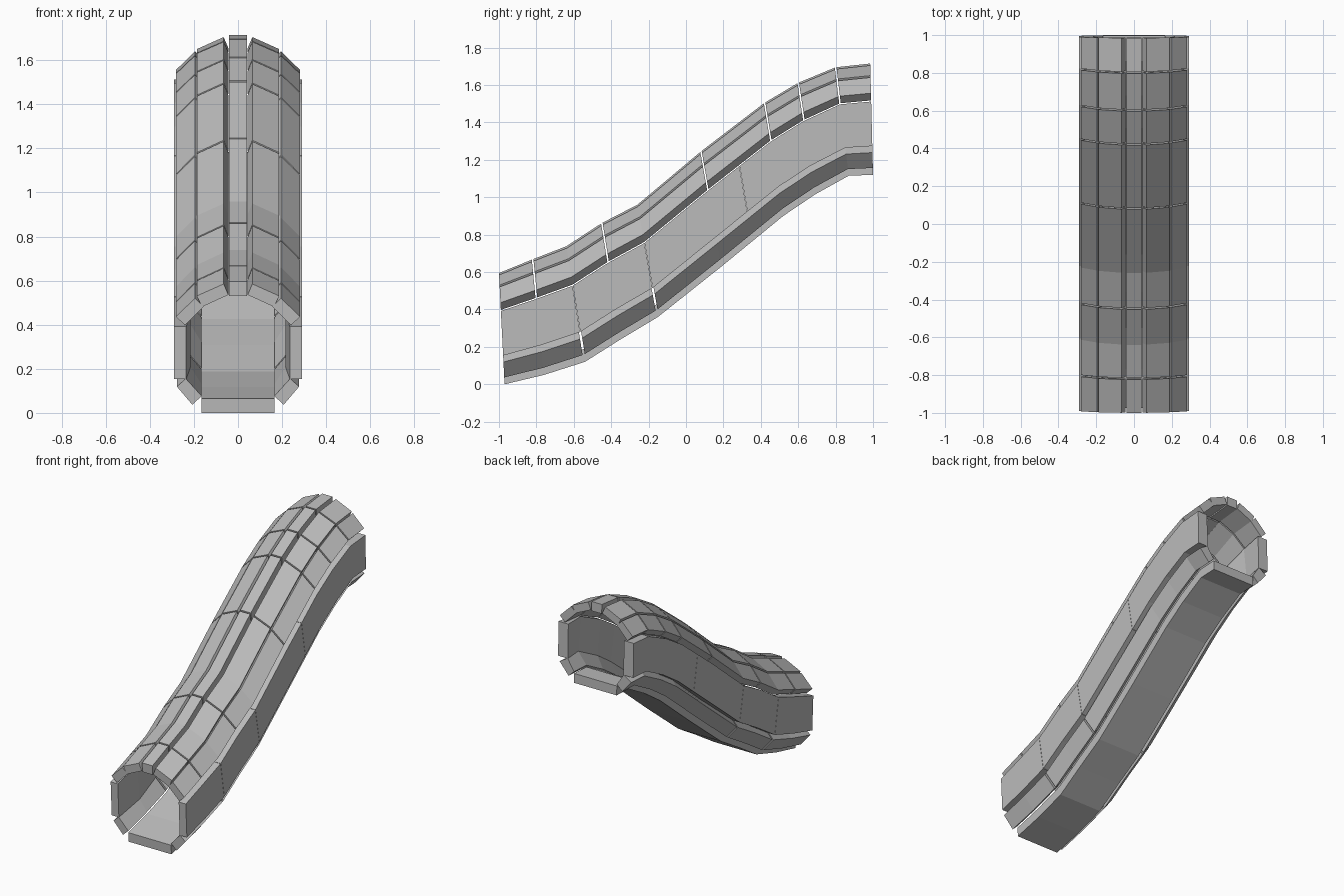
import bpy, bmesh, math

if "Cube" in bpy.data.objects:
    bpy.data.objects.remove(bpy.data.objects["Cube"])

stone = bpy.data.materials.new("grey stone")
stone.diffuse_color = (0.5, 0.5, 0.5, 1)
stone.use_nodes = True
stone.node_tree.nodes["Principled BSDF"].inputs["Base Color"].default_value = stone.diffuse_color

# Rows along the rising tunnel: top (y, z) and bottom (y, z) of each section
ROWS = [((-1.0, .595), (-.97, 0)), ((-.82, .668), (-.76, .05)),
        ((-.64, .738), (-.54, .12)), ((-.45, .862), (-.35, .24)),
        ((-.26, .96), (-.15, .36)), ((.08, 1.245), (.19, .63)),
        ((.42, 1.505), (.52, .90)), ((.60, 1.612), (.69, 1.015)),
        ((.80, 1.695), (.87, 1.115)), ((.985, 1.715), (1.0, 1.12))]
HEIGHT = 0.6


def lerp(a, b, t):
    return a + (b - a) * t


def section(r):
    """Section line at fractional row r, plus the inner ripple weight."""
    i = min(int(r), len(ROWS) - 2)
    t = r - i
    a, b = ROWS[i], ROWS[i + 1]
    pts = [[lerp(a[k][c], b[k][c], t) for c in (0, 1)] for k in (0, 1)]
    ripple = t if i % 2 == 0 else 1 - t
    return pts[0], pts[1], ripple


def row_shift(r, step):
    """Move row r by a distance along the path."""
    i = min(int(r), len(ROWS) - 2) if step > 0 else max(math.ceil(r) - 1, 0)
    a, b = ROWS[i][0], ROWS[i + 1][0]
    return r + step / math.hypot(b[0] - a[0], b[1] - a[1])


def sweep(name, profile, cuts, gap, mirror=True):
    """Sweep a 4-point (x, height, ripple) profile between cuts, one block each."""
    bm = bmesh.new()
    last = len(ROWS) - 1
    for lo, hi in zip(cuts, cuts[1:]):
        start = row_shift(lo, gap / 2) if lo > 0 else lo
        end = row_shift(hi, -gap / 2) if hi < last else hi
        stops = [start] + [r for r in range(last + 1) if lo < r < hi] + [end]
        for side in ((1, -1) if mirror else (1,)):
            rings = []
            for r in stops:
                top, bot, rip = section(r)
                ring = []
                for x, h, push in profile:
                    f = h / HEIGHT
                    ring.append(bm.verts.new((side * (x - push * rip),
                                              lerp(bot[0], top[0], f),
                                              lerp(bot[1], top[1], f))))
                rings.append(ring)
            n = len(profile)
            for a, b in zip(rings, rings[1:]):
                for k in range(n):
                    bm.faces.new((a[k], a[(k + 1) % n], b[(k + 1) % n], b[k]))
            bm.faces.new(rings[0])
            bm.faces.new(rings[-1])
    bmesh.ops.recalc_face_normals(bm, faces=bm.faces)
    mesh = bpy.data.meshes.new(name)
    bm.to_mesh(mesh)
    bm.free()
    mesh.materials.append(stone)
    ob = bpy.data.objects.new(name, mesh)
    bpy.context.collection.objects.link(ob)


ROOF = [0, 1, 3, 5, 6, 7, 8, 9]

# Floor slab
sweep("floor", [(-.165, 0, 0), (.165, 0, 0), (.165, .065, 0), (-.165, .065, 0)],
      [0, 9], 0, mirror=False)
# Slanted stones between floor and walls
sweep("lower_corner_stones", [(.207, .037, 0), (.277, .12, 0),
                              (.237, .157, .02), (.165, .077, 0)],
      [0, 2, 4, 9], .012)
# Upright side walls, inner face rippled
sweep("side_walls", [(.29, .155, 0), (.29, .395, 0),
                     (.235, .395, .02), (.235, .155, .02)],
      [0, 2, 4, 5.5, 9], .002)
# Arched roof stones
sweep("upper_side_stones", [(.195, .525, 0), (.281, .44, 0),
                            (.241, .401, 0), (.157, .486, 0)], ROOF, .009)
sweep("upper_roof_stones", [(.065, .59, 0), (.187, .535, 0),
                            (.163, .485, 0), (.044, .54, 0)], ROOF, .009)
# Row of keystones along the crown
sweep("keystones", [(-.04, .535, 0), (.04, .535, 0), (.04, .6, 0), (-.04, .6, 0)],
      ROOF, .009, mirror=False)
